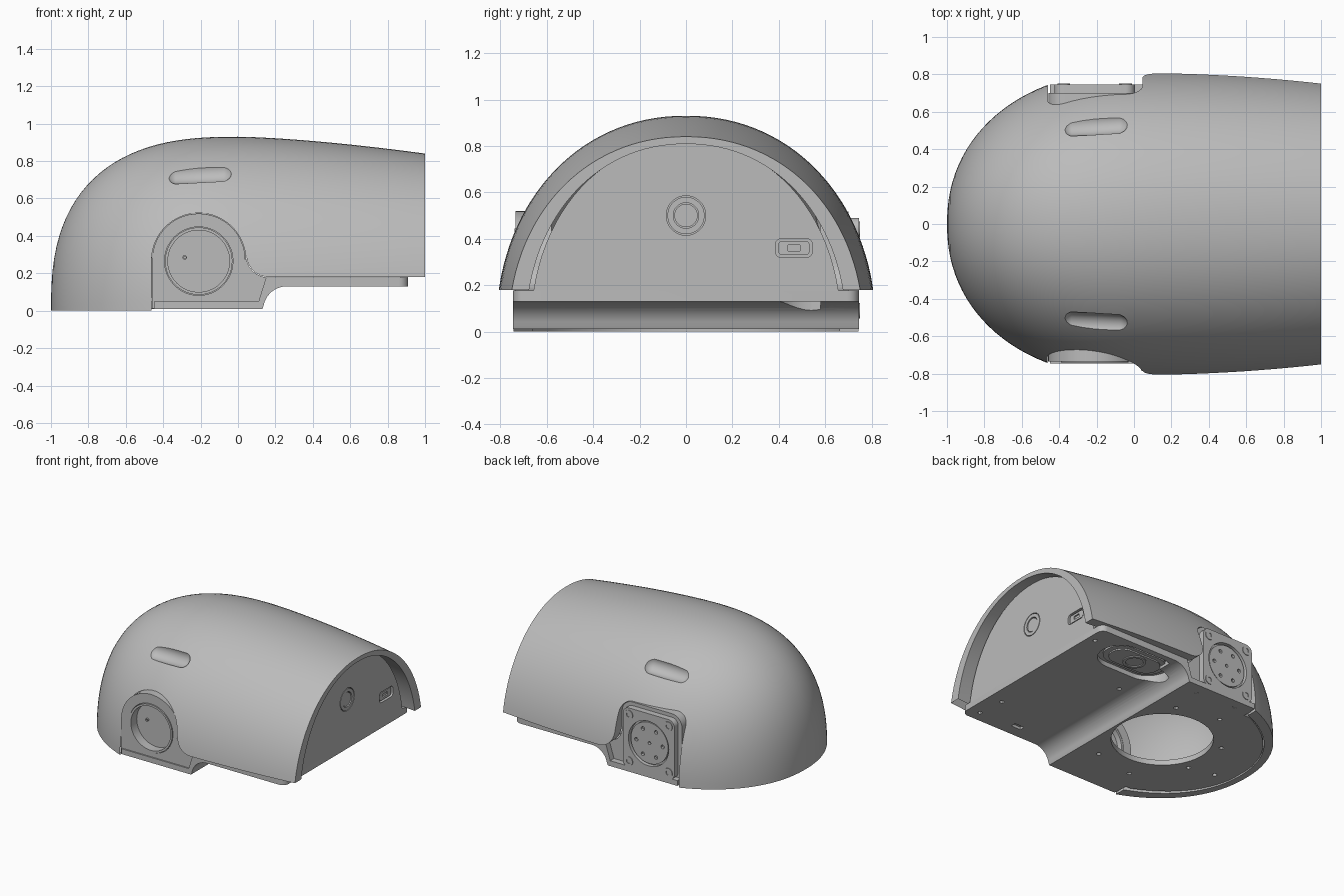
import bpy, bmesh
from math import cos, sin, pi, radians, copysign
from mathutils import Matrix, Vector

cube = bpy.data.objects.get("Cube")
if cube:
    bpy.data.objects.remove(cube)

grey = bpy.data.materials.new("mid grey")
grey.use_nodes = True
grey.diffuse_color = (0.5, 0.5, 0.5, 1)
grey.node_tree.nodes["Principled BSDF"].inputs["Base Color"].default_value = (0.5, 0.5, 0.5, 1)


# ---- helpers ----
def finish(name, bm):
    bmesh.ops.recalc_face_normals(bm, faces=bm.faces)
    mesh = bpy.data.meshes.new(name)
    bm.to_mesh(mesh)
    bm.free()
    mesh.materials.append(grey)
    obj = bpy.data.objects.new(name, mesh)
    bpy.context.collection.objects.link(obj)
    return obj


def prism(name, axis, lo, hi, *outlines):
    """Extrude flat outlines along an axis."""
    place = {"x": lambda p, d: (d, p[0], p[1]),
             "y": lambda p, d: (p[0], d, p[1]),
             "z": lambda p, d: (p[0], p[1], d)}[axis]
    bm = bmesh.new()
    for pts in outlines:
        a = [bm.verts.new(place(p, lo)) for p in pts]
        b = [bm.verts.new(place(p, hi)) for p in pts]
        bm.faces.new(a)
        bm.faces.new(b[::-1])
        for i in range(len(pts)):
            j = (i + 1) % len(pts)
            bm.faces.new((a[i], b[i], b[j], a[j]))
    return finish(name, bm)


def cut(obj, cutter, operation="DIFFERENCE"):
    mod = obj.modifiers.new("cut", "BOOLEAN")
    mod.operation, mod.solver, mod.object = operation, "EXACT", cutter
    graph = bpy.context.evaluated_depsgraph_get()
    mesh = bpy.data.meshes.new_from_object(obj.evaluated_get(graph))
    obj.modifiers.clear()
    obj.data = mesh
    mesh.materials.clear()
    mesh.materials.append(grey)
    bpy.data.objects.remove(cutter)


def arc(cx, cy, r, start, end, n=12):
    angles = [radians(start + (end - start) * i / n) for i in range(n + 1)]
    return [(cx + r * cos(t), cy + r * sin(t)) for t in angles]


def circle(cx, cy, r, n=48):
    return arc(cx, cy, r, 0, 360, n)[:-1]


def rounded(cx, cy, w, h, r):
    pts = []
    for k, (sx, sy) in enumerate([(1, 1), (-1, 1), (-1, -1), (1, -1)]):
        pts += arc(cx + sx * (w / 2 - r), cy + sy * (h / 2 - r), r, 90 * k, 90 * k + 90, 8)
    return pts


def ring(name, axis, lo, hi, cx, cy, outer, inner):
    obj = prism(name, axis, lo, hi, circle(cx, cy, outer))
    cut(obj, prism("cutter", axis, lo - 0.1, hi + 0.1, circle(cx, cy, inner)))
    return obj


# ---- dome form: slightly full elliptical sections, blunt nose, tapered tail ----
FULL = 2.1


def half_width(x):
    return 0.82 * (1 - min(1, -x) ** 2.15) ** 0.465 if x < 0 else 0.82 - 0.055 * x * x


def height(x):
    return 0.93 * (1 - min(1, -x) ** 2.6) ** 0.385 if x < 0 else 0.93 - 0.09 * x ** 1.5


def section(a, b, n=64):
    bend = lambda v: copysign(abs(v) ** (2 / FULL), v)
    return [(a * bend(cos(pi * i / n)), b * bend(sin(pi * i / n))) for i in range(n + 1)]


def dome(name, side=0.0, top=0.0, nose=1.0, tail=1.0, drop=0.0):
    bm = bmesh.new()
    stations = [-cos(0.02 + (pi / 2 - 0.02) * i / 28) for i in range(28)]
    stations += [tail * i / 12 for i in range(13)]
    rows = []
    for x in stations:
        a = half_width(x) * (1 - side / 0.82)
        pts = section(a, height(x) * (1 - top / 0.93))
        if drop:
            pts = [(a, -drop)] + pts + [(-a, -drop)]
        px = x * nose if x < 0 else x
        rows.append([bm.verts.new((px, y, z)) for y, z in pts])
    for r, s in zip(rows, rows[1:]):
        for i in range(len(r)):
            j = (i + 1) % len(r)
            bm.faces.new((r[i], s[i], s[j], r[j]))
    bm.faces.new(rows[0])
    bm.faces.new(rows[-1][::-1])
    return finish(name, bm)


# ---- side opening outlines, shared by the shell cuts and the mounts ----
MX, MZ = -0.21, 0.265    # centre of the side mounts
step = arc(0.26, 0.005, 0.125, 170, 90, 10)


def arch_top(gap):
    return arc(MX, 0.27, 0.252 - gap, 180, 0, 32)


def square_top(gap):
    r = 0.09 - gap
    return arc(-0.37, 0.43, r, 180, 90, 8) + arc(-0.045, 0.43, r, 90, 0, 8)


def opening(top):
    return ([(-0.462, -0.2)] + top + arc(0.165, 0.30, 0.12, 180, 270, 8)
            + [(1.2, 0.18), (1.2, -0.2)])


def mount(top):
    return ([(top[0][0], 0.012)] + top + arc(0.165, 0.30, 0.123, 180, 270, 8)
            + [(0.26, 0.177)] + step[::-1] + [(0.13, 0.012)])


# ---- outer shell ----
shell = dome("outer_shell")
cut(shell, dome("cutter", 0.08, 0.035, 0.95, 1.1, 0.1))
cut(shell, prism("cutter", "y", -1.2, 0.001, opening(arch_top(0))))
cut(shell, prism("cutter", "y", 0, 1.2, opening(square_top(0))))

# shallow finger slots on both sides
for s in (-1, 1):
    a, b, z = half_width(MX), height(MX), 0.725
    y = a * (1 - (z / b) ** FULL) ** (1 / FULL)
    out = Vector((0, (y / a) ** (FULL - 1) / a, (z / b) ** (FULL - 1) / b)).normalized() * 0.03
    bm = bmesh.new()
    bmesh.ops.create_uvsphere(bm, u_segments=32, v_segments=16, radius=0.066)
    bm.transform(Matrix.Rotation(pi / 2, 4, "Y"))
    for v in bm.verts:
        if abs(v.co.x) > 0.001:
            v.co.x += copysign(0.115, v.co.x)
    bm.transform(Matrix.Translation((MX, s * (y + out.y), z + out.z))
                 @ Matrix.Rotation(s * 0.05, 4, "Z") @ Matrix.Rotation(-0.04, 4, "Y"))
    cut(shell, finish("cutter", bm))

# ---- chassis: low floor at the nose, curved step, raised tail deck ----
profile = ([(-0.97, 0.01), (0.13, 0.01)] + step
           + [(0.91, 0.13), (0.91, 0.178), (0.15, 0.178), (0.11, 0.05), (-0.97, 0.05)])
edge = [(-0.95 * cos(t * pi / 40), half_width(-cos(t * pi / 40)) * 0.88) for t in range(1, 14)]
edge += [(-0.45, edge[-1][1]), (-0.45, 0.745)] + arc(0.86, 0.695, 0.05, 90, 0, 6)
footprint = edge + [(x, -y) for x, y in reversed(edge)]
chassis = prism("chassis", "y", -0.9, 0.9, profile)
cut(chassis, prism("cutter", "z", -0.1, 0.4, footprint), "INTERSECT")
cut(chassis, prism("cutter", "z", -0.1, 0.3, circle(-0.235, 0.02, 0.35, 64)))
floor_holes = [(-0.03, 0.41), (0, 0.66), (-0.36, 0.48), (-0.33, 0.68), (-0.62, 0.19),
               (-0.62, -0.16), (-0.82, -0.12), (-0.03, -0.41), (-0.36, -0.48)]
cut(chassis, prism("cutter", "z", -0.1, 0.035, *[circle(x, y, 0.016, 12) for x, y in floor_holes]))
deck_holes = [(0.85, 0.6), (0.82, -0.66), (0.3, 0.2), (0.8, -0.45)]
cut(chassis, prism("cutter", "z", 0, 0.15, rounded(0.5, -0.64, 0.08, 0.04, 0.005),
                   *[circle(x, y, 0.016, 12) for x, y in deck_holes]))

# oval recess under the tail deck, running into the step, with a stepped insert
FX, FY = 0.45, 0.54
cut(chassis, prism("cutter", "z", -0.1, 0.165, rounded(FX, FY, 0.56, 0.32, 0.159)))
for name, w, h, lo in (("insert_base", 0.48, 0.25, 0.15), ("insert_step", 0.40, 0.19, 0.14)):
    prism(name, "z", lo, 0.17, rounded(FX, FY, w, h, h / 2 - 0.001))
ring("insert_ring", "z", 0.132, 0.145, FX, FY, 0.08, 0.06)

# ---- tail panel, flush with the deck, with a button and a port ----
panel_outline = [(y, max(z, 0.17)) for y, z in section(0.67, 0.818, 48) if z > 0.13]
panel = prism("tail_panel", "x", 0.87, 0.91, panel_outline)
cut(panel, prism("cutter", "x", 0.89, 1, circle(0, 0.5, 0.085),
                 rounded(0.465, 0.36, 0.16, 0.08, 0.025)))
ring("button_ring", "x", 0.88, 0.91, 0, 0.5, 0.08, 0.055)
prism("button", "x", 0.88, 0.905, circle(0, 0.5, 0.05))
port = prism("port", "x", 0.88, 0.903, rounded(0.465, 0.36, 0.135, 0.058, 0.015))
cut(port, prism("cutter", "x", 0.892, 1, rounded(0.465, 0.36, 0.055, 0.025, 0.003)))

# ---- front mount: arched boss with a recessed round window ----
boss = prism("front_mount", "y", -0.735, -0.58, mount(arch_top(0.003)))
cut(boss, prism("cutter", "y", -0.9, -0.4, circle(MX, MZ, 0.183)))
ring("front_ring", "y", -0.74, -0.58, MX, MZ, 0.18, 0.165)
prism("front_window", "y", -0.67, -0.62, circle(MX, MZ, 0.17))
ring("window_screw", "y", -0.68, -0.66, -0.285, 0.285, 0.012, 0.006)

# ---- back mount: square plate with a drilled disc and corner screws ----
prism("back_mount", "y", 0.58, 0.70, mount(square_top(0.003)))
plate = prism("back_plate", "y", 0.69, 0.745, rounded(MX, MZ, 0.43, 0.45, 0.05))
cut(plate, prism("cutter", "y", 0.715, 0.9, circle(MX, MZ, 0.168)))
disc = prism("back_disc", "y", 0.7, 0.735, circle(MX, MZ, 0.155))
bolts = [(MX + 0.11 * cos(k * pi / 3), MZ + 0.11 * sin(k * pi / 3)) for k in range(6)]
cut(disc, prism("cutter", "y", 0.715, 0.9, circle(MX, MZ, 0.012, 12),
                *[circle(x, z, 0.014, 12) for x, z in bolts]))
for i in (-1, 1):
    for k in (-1, 1):
        ring("corner_screw", "y", 0.72, 0.75, MX + i * 0.165, MZ + k * 0.175, 0.034, 0.017)

# ---- smooth shading with sharp edges kept ----
bpy.ops.object.select_all(action="DESELECT")
for obj in bpy.context.scene.objects:
    if obj.type == "MESH":
        obj.select_set(True)
        bpy.context.view_layer.objects.active = obj
bpy.ops.object.shade_smooth_by_angle(angle=radians(30))
